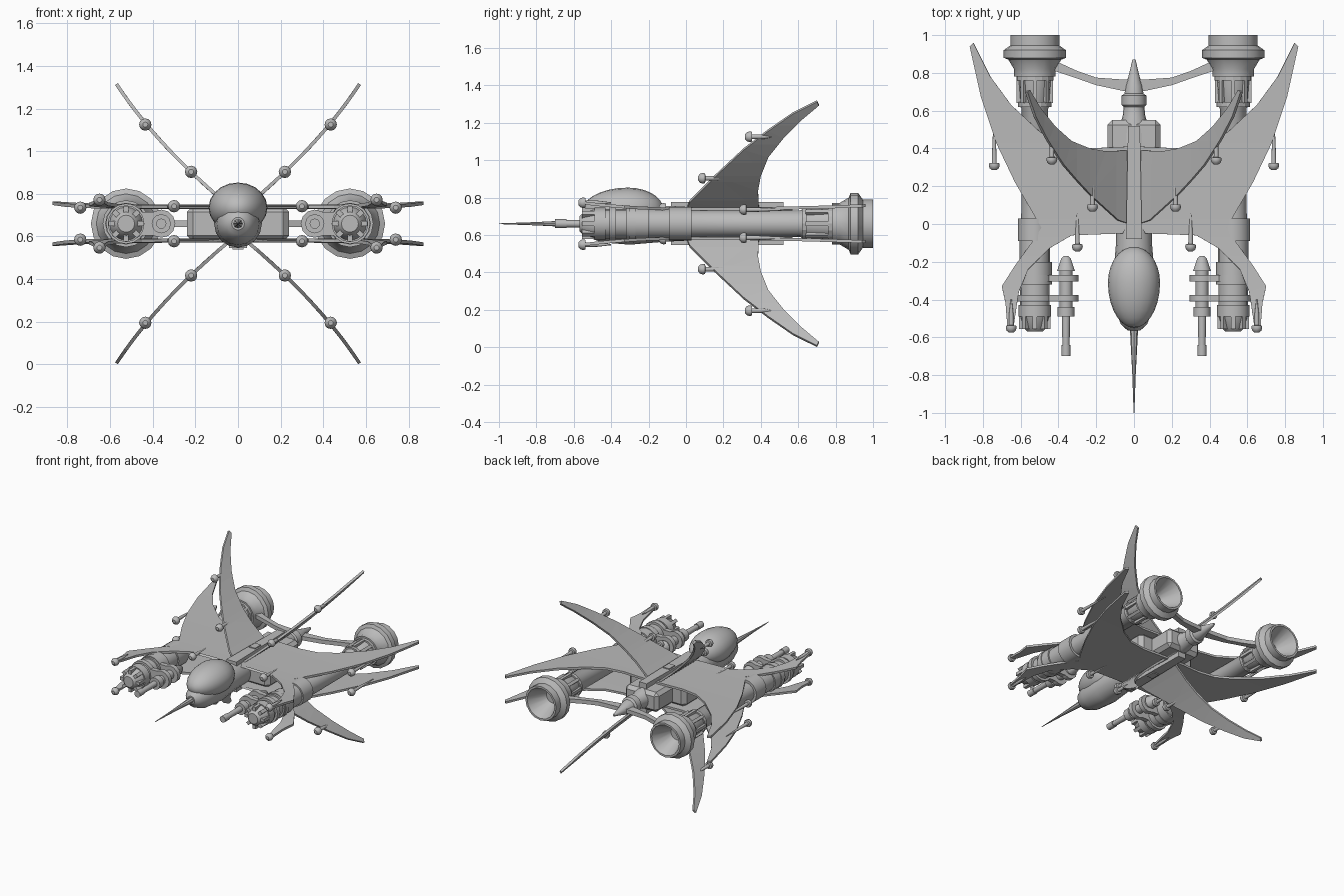
import bpy, bmesh
from math import sin, cos, pi
from mathutils import Vector, Matrix

if "Cube" in bpy.data.objects:
    bpy.data.objects.remove(bpy.data.objects["Cube"])

MID = 0.66  # height of the centre line; parts are built around it

grey = bpy.data.materials.new("hull_grey")
grey.use_nodes = True
grey.diffuse_color = (0.5, 0.5, 0.5, 1)
grey.node_tree.nodes["Principled BSDF"].inputs["Base Color"].default_value = (0.5, 0.5, 0.5, 1)


def finish(name, bm, mirror="", smooth=True, thick=0):
    bmesh.ops.remove_doubles(bm, verts=bm.verts, dist=0.0002)
    bmesh.ops.recalc_face_normals(bm, faces=bm.faces)
    mesh = bpy.data.meshes.new(name)
    bm.to_mesh(mesh)
    bm.free()
    mesh.materials.append(grey)
    ob = bpy.data.objects.new(name, mesh)
    ob.location.z = MID
    bpy.context.collection.objects.link(ob)
    if smooth:
        bpy.ops.object.select_all(action="DESELECT")
        ob.select_set(True)
        bpy.context.view_layer.objects.active = ob
        bpy.ops.object.shade_smooth_by_angle(angle=0.6)
    if thick:
        mod = ob.modifiers.new("thickness", "SOLIDIFY")
        mod.thickness = thick
        mod.offset = 0
    if mirror:
        mod = ob.modifiers.new("mirror", "MIRROR")
        mod.use_axis = ["X" in mirror, False, "Z" in mirror]
    return ob


def lathe(bm, profile, x=0, y=0, z=0, sides=16):
    """Turn (y, radius) points about a line along y."""
    pts = [(profile[0][0], 0)] + profile + [(profile[-1][0], 0)]
    rings = []
    for py, r in pts:
        r = max(r, 0.00001)
        rings.append([bm.verts.new((x + r * sin(2 * pi * i / sides), y + py,
                                    z + r * cos(2 * pi * i / sides))) for i in range(sides)])
    for a, b in zip(rings, rings[1:]):
        for i in range(sides):
            j = (i + 1) % sides
            bm.faces.new((a[i], a[j], b[j], b[i]))


def turned(name, profile, x=0, sides=16, mirror=""):
    bm = bmesh.new()
    lathe(bm, profile, x, sides=sides)
    return finish(name, bm, mirror)


def box(bm, x, y, z, matrix=Matrix()):
    """Box from three (low, high) ranges."""
    vs = bmesh.ops.create_cube(bm, size=1)["verts"]
    for v in vs:
        v.co = matrix @ Vector([(lo + hi) / 2 + c * (hi - lo)
                                for c, (lo, hi) in zip(v.co, (x, y, z))])


def chamfered(name, x, y, z, cut, mirror=""):
    bm = bmesh.new()
    box(bm, x, y, z)
    bmesh.ops.bevel(bm, geom=bm.edges[:], offset=cut, segments=1, affect="EDGES")
    return finish(name, bm, mirror, smooth=False)


def plate(name, outline, shape, thick, mirror):
    """Fill a flat outline, slice it so it can bend, then shape it."""
    bm = bmesh.new()
    face = bm.faces.new([bm.verts.new((a, b, 0)) for a, b in outline])
    bmesh.ops.triangulate(bm, faces=[face])
    for k in range(-5, 10):
        bmesh.ops.bisect_plane(bm, geom=bm.verts[:] + bm.edges[:] + bm.faces[:],
                               plane_co=(0, k / 10 + 0.03, 0), plane_no=(0, 1, 0))
    for v in bm.verts:
        v.co = shape(v.co.x, v.co.y)
    return finish(name, bm, mirror, smooth=False, thick=thick)


# Engines: long tubes with a flared bell at the back
turned("engine", [(-0.57, 0.04), (-0.55, 0.06), (-0.49, 0.078), (-0.49, 0.086), (-0.43, 0.086),
                  (-0.43, 0.078), (-0.32, 0.078), (-0.32, 0.09), (-0.2, 0.09), (-0.2, 0.08),
                  (-0.09, 0.08), (-0.09, 0.09), (0.03, 0.09), (0.03, 0.072), (0.61, 0.07),
                  (0.62, 0.076), (0.78, 0.088), (0.78, 0.11), (0.82, 0.11), (0.87, 0.14),
                  (0.88, 0.165), (0.92, 0.165), (0.945, 0.13), (1, 0.13), (1, 0.115),
                  (0.86, 0.05)], x=0.525, sides=16, mirror="X")

# Ribs on the engine noses and in front of the bells
bm = bmesh.new()
for i in range(8):
    turn = Matrix.Translation((0.525, 0, 0)) @ Matrix.Rotation(i * pi / 4, 4, "Y")
    box(bm, (-0.012, 0.012), (-0.555, -0.49), (0.05, 0.083), turn)
    box(bm, (-0.011, 0.011), (0.64, 0.77), (0.06, 0.096), turn)
for low, high, r in ((0.62, 0.645, 0.088), (0.76, 0.785, 0.098)):
    lathe(bm, [(low, r), (high, r)], 0.525)
finish("engine_ribs", bm, "X", smooth=False)

# Cannons beside the engines, held by two clamps each
turned("cannon", [(-0.7, 0.016), (-0.7, 0.024), (-0.64, 0.024), (-0.64, 0.019), (-0.49, 0.022),
                  (-0.49, 0.045), (-0.44, 0.045), (-0.44, 0.034), (-0.25, 0.034),
                  (-0.25, 0.048), (-0.18, 0.024), (-0.17, 0.012)], x=0.36, sides=12, mirror="X")
bm = bmesh.new()
for low, high in ((-0.41, -0.375), (-0.305, -0.27)):
    lathe(bm, [(low, 0.095), (high, 0.095)], 0.525)
    lathe(bm, [(low, 0.066), (high, 0.066)], 0.36, sides=12)
    box(bm, (0.36, 0.5), (low, high), (-0.055, 0.055))
finish("cannon_clamps", bm, "X")

# Fuselage, nose needle and tail cone
turned("fuselage", [(-0.565, 0.03), (-0.55, 0.05), (-0.53, 0.07), (-0.45, 0.1), (-0.3, 0.112),
                    (-0.1, 0.095), (0.5, 0.085), (0.57, 0.06), (0.62, 0.055), (0.63, 0.065),
                    (0.68, 0.065), (0.69, 0.05), (0.73, 0.045), (0.78, 0.03), (0.87, 0.008)])
turned("nose_needle", [(-1, 0.002), (-0.8, 0.009), (-0.55, 0.022)], sides=8)

# Canopy: an egg with a longer front
bm = bmesh.new()
bmesh.ops.create_uvsphere(bm, u_segments=20, v_segments=14, radius=1,
                          matrix=Matrix.Rotation(pi / 2, 4, "X"))
for v in bm.verts:
    length = 0.24 if v.co.y < 0 else 0.19
    v.co = (v.co.x * 0.138, -0.31 + v.co.y * length, 0.075 + v.co.z * 0.118)
finish("canopy", bm)

# Central blocks and the raised spine above and below
chamfered("wing_root_block", (-0.24, 0.24), (0.02, 0.36), (-0.085, 0.085), 0.03)
chamfered("rear_block", (-0.14, 0.14), (0.3, 0.55), (-0.075, 0.075), 0.025)
bm = bmesh.new()
box(bm, (-0.042, 0.042), (-0.08, 0.52), (0.05, 0.115))
for v in bm.verts:
    if v.co.y > 0:
        v.co.x *= 0.75
box(bm, (-0.026, 0.026), (0.17, 0.24), (0.06, 0.122))
finish("spine", bm, "Z", smooth=False)

# Main wings: a forward horn and a long swept tip, above and below
main_outline = [(0.03, 0), (0.06, -0.05), (0.22, -0.02), (0.33, -0.06), (0.45, -0.13),
                (0.56, -0.24), (0.61, -0.36), (0.64, -0.56), (0.67, -0.55), (0.68, -0.42),
                (0.7, -0.33), (0.63, -0.22), (0.55, -0.11), (0.49, -0.02), (0.56, 0.1),
                (0.63, 0.22), (0.73, 0.43), (0.81, 0.67), (0.87, 0.94), (0.85, 0.96),
                (0.76, 0.78), (0.65, 0.63), (0.5, 0.49), (0.38, 0.42), (0.25, 0.4), (0.03, 0.41)]
plate("main_wing", main_outline,
      lambda x, y: (x, y, 0.078 + (0.11 if y < 0 else 0.02) * y * y), 0.016, "XZ")

# Diagonal wings: outline is (y, height from centre), leaning outward
diagonal_outline = [(0, 0.07), (0.02, 0.12), (0.16, 0.26), (0.31, 0.4), (0.44, 0.5),
                    (0.57, 0.59), (0.7, 0.655), (0.71, 0.635), (0.62, 0.56), (0.52, 0.46),
                    (0.44, 0.36), (0.4, 0.26), (0.385, 0.18), (0.39, 0.07)]
plate("diagonal_wing", diagonal_outline,
      lambda y, d: (max(0.02, -0.06 + 1.27 * d - 0.47 * d * d), y, d), 0.016, "XZ")

# Small mushroom-headed guns on the wings
bm = bmesh.new()
for x, y, z, length in ((0.65, -0.55, 0.112, 0.15), (0.3, -0.12, 0.082, 0.2),
                        (0.74, 0.31, 0.075, 0.26), (0.22, 0.09, 0.243, 0.17),
                        (0.435, 0.34, 0.465, 0.12)):
    lathe(bm, [(-0.025, 0.012), (-0.015, 0.024), (0, 0.029), (0.012, 0.026), (0.014, 0.013),
               (0.08, 0.011), (length, 0.003)], x, y, z, sides=12)
finish("wing_guns", bm, "XZ")

# Curved arms joining the tail to the engine bells
plate("tail_arm", [(0, 0.7), (0.06, 0.705), (0.2, 0.735), (0.3, 0.77), (0.42, 0.81),
                   (0.42, 0.865), (0.3, 0.81), (0.2, 0.775), (0.06, 0.765), (0, 0.765)],
      lambda x, y: (x, y, 0), 0.03, "X")
